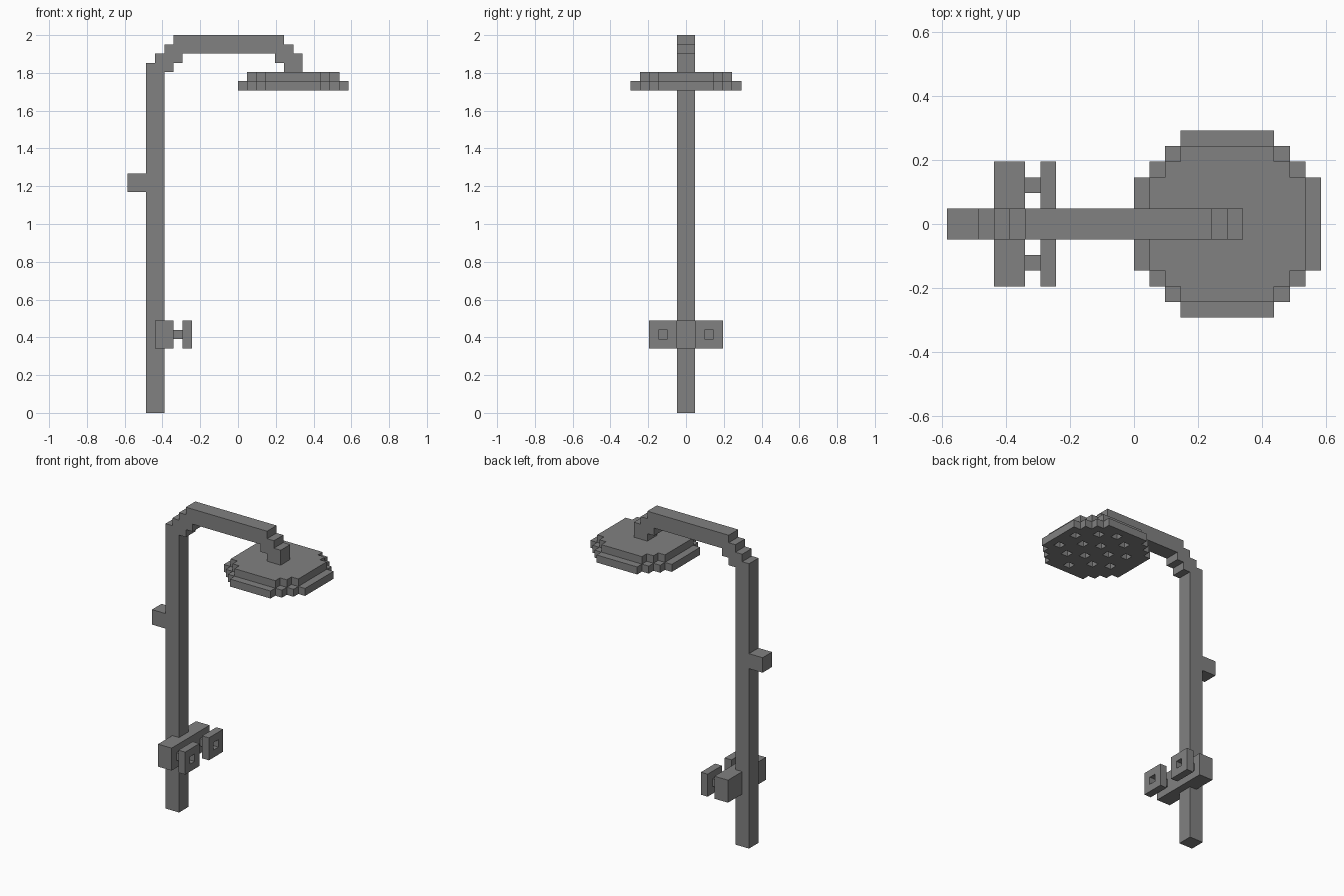
import bpy, bmesh
from mathutils import Matrix, Vector

if "Cube" in bpy.data.objects:
    bpy.data.objects.remove(bpy.data.objects["Cube"])

U = 2 / 41            # one block of the grid
HEAD_X = 6            # centre of the shower head, in blocks

grey = bpy.data.materials.new("plain_grey")
grey.use_nodes = True
COLOR = (0.22, 0.22, 0.22, 1)
grey.diffuse_color = COLOR
grey.node_tree.nodes["Principled BSDF"].inputs["Base Color"].default_value = COLOR


def finish(name, bm):
    """Scale blocks to units and link the mesh as an object."""
    bmesh.ops.scale(bm, vec=(U, U, U), verts=bm.verts)
    bmesh.ops.recalc_face_normals(bm, faces=bm.faces)
    mesh = bpy.data.meshes.new(name)
    bm.to_mesh(mesh)
    bm.free()
    mesh.materials.append(grey)
    obj = bpy.data.objects.new(name, mesh)
    bpy.context.collection.objects.link(obj)
    return obj


def boxes(name, bounds):
    """One object from boxes given as low and high corners."""
    bm = bmesh.new()
    for lo, hi in bounds:
        lo, hi = Vector(lo), Vector(hi)
        mat = Matrix.Translation((lo + hi) / 2) @ Matrix.Diagonal((*(hi - lo), 1))
        bmesh.ops.create_cube(bm, size=1, matrix=mat)
    return finish(name, bm)


def prism(name, points, depth):
    """Extrude a closed outline of 3D points along a vector."""
    bm = bmesh.new()
    face = bm.faces.new([bm.verts.new(p) for p in points])
    result = bmesh.ops.extrude_face_region(bm, geom=[face], use_keep_orig=True)
    moved = [v for v in result["geom"] if isinstance(v, bmesh.types.BMVert)]
    bmesh.ops.translate(bm, vec=depth, verts=moved)
    return finish(name, bm)


def cut(obj, bounds):
    """Cut boxes out of an object."""
    cutter = boxes("cutter", bounds)
    cutter.hide_render = True
    mod = obj.modifiers.new("holes", "BOOLEAN")
    mod.operation, mod.solver, mod.object = "DIFFERENCE", "EXACT", cutter
    bpy.context.view_layer.objects.active = obj
    bpy.ops.object.modifier_apply(modifier=mod.name)
    bpy.data.objects.remove(cutter)


def round_plate(name, radius, z):
    """Stepped octagonal plate, one block thick."""
    quarter = [(radius, 3)]
    x, y = radius, 3
    while x > 3:
        x -= 1
        quarter.append((x, y))
        y += 1
        quarter.append((x, y))
    outline = []
    for _ in range(4):
        outline += quarter
        quarter = [(-b, a) for a, b in quarter]
    return prism(name, [(a + HEAD_X, b, z) for a, b in outline], (0, 0, 1))


# Riser pipe with its stepped overhead arm
pipe = [(-10, 0), (-8, 0), (-8, 37), (-7, 37), (-7, 38), (-6, 38), (-6, 39),
        (4, 39), (4, 38), (5, 38), (5, 37), (7, 37), (7, 39), (6, 39), (6, 40),
        (5, 40), (5, 41), (-7, 41), (-7, 40), (-8, 40), (-8, 39), (-9, 39),
        (-9, 38), (-10, 38)]
prism("riser_pipe", [(x, -1, z) for x, z in pipe], (0, 2, 0))

# Wall bracket
boxes("wall_bracket", [((-12, -1, 24), (-10, 1, 26))])

# Shower head: top plate and spray plate with staggered holes
round_plate("head_top", 5, 36)
spray = round_plate("spray_plate", 6, 35)
holes = []
for column in range(-2, 3):
    rows = (-3, 0, 3) if column % 2 else (-5, -2, 1, 4)
    for y in rows:
        if abs(column) == 2 and y in (-5, 4):
            continue
        x = HEAD_X + 2 * column
        holes.append(((x, y, 34), (x + 1, y + 1, 36.2)))
cut(spray, holes)

# Valve body with two knobs on stems
boxes("valve_body", [((-9, -4, 7), (-7, 4, 10))])
for side, y in (("left", 1), ("right", -4)):
    boxes(side + "_stem", [((-7, y + 1, 8), (-6, y + 2, 9))])
    knob = boxes(side + "_knob", [((-6, y, 7), (-5, y + 3, 10))])
    cut(knob, [((-6.5, y + 1, 8), (-4, y + 2, 9))])
